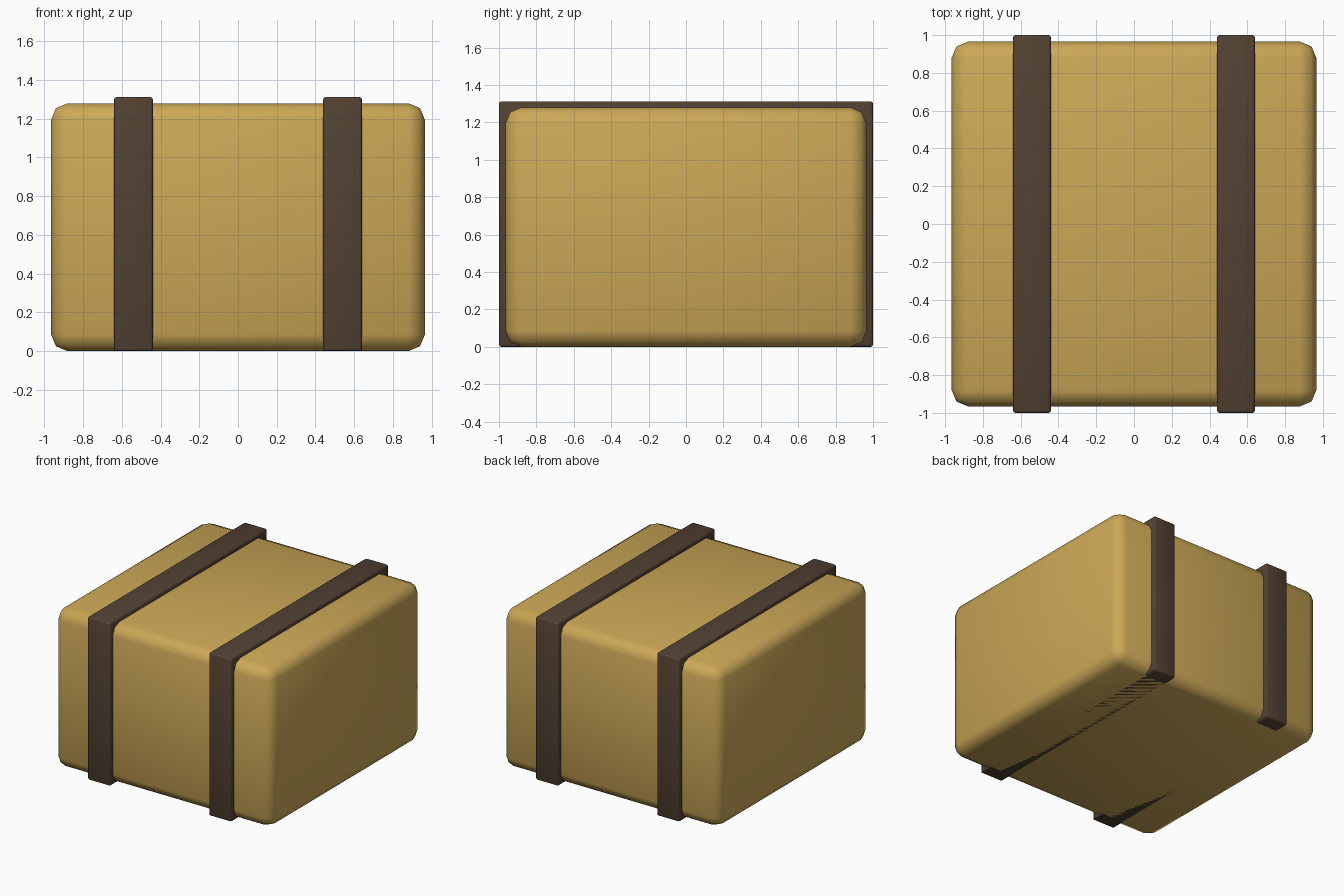
import bpy, math

if "Cube" in bpy.data.objects:
    bpy.data.objects.remove(bpy.data.objects["Cube"])


def rounded_box(name, size, x, bevel, segments, material):
    """Bevelled box standing on z = 0."""
    bpy.ops.mesh.primitive_cube_add(size=1, location=(x, 0, size[2] / 2))
    ob = bpy.context.object
    ob.name = name
    ob.scale = size
    bpy.ops.object.transform_apply(location=False, rotation=False, scale=True)
    mod = ob.modifiers.new("Bevel", 'BEVEL')
    mod.width = bevel
    mod.segments = segments
    mod.limit_method = 'NONE'
    bpy.ops.object.modifier_apply(modifier=mod.name)
    bpy.ops.object.shade_smooth_by_angle(angle=math.radians(50))
    ob.data.materials.append(material)
    return ob


def colour(name, rgb):
    mat = bpy.data.materials.new(name)
    mat.diffuse_color = (*rgb, 1)
    mat.use_nodes = True
    mat.node_tree.nodes["Principled BSDF"].inputs["Base Color"].default_value = mat.diffuse_color
    return mat


tan = colour("tan", (0.60, 0.39, 0.095))
brown = colour("dark_brown", (0.085, 0.053, 0.033))

# Main package body
rounded_box("package_body", (1.93, 1.93, 1.28), 0, 0.085, 2, tan)

# Two straps around the body, flush underneath
for name, x in (("left_strap", -0.54), ("right_strap", 0.54)):
    rounded_box(name, (0.20, 2.0, 1.312), x, 0.012, 2, brown)
